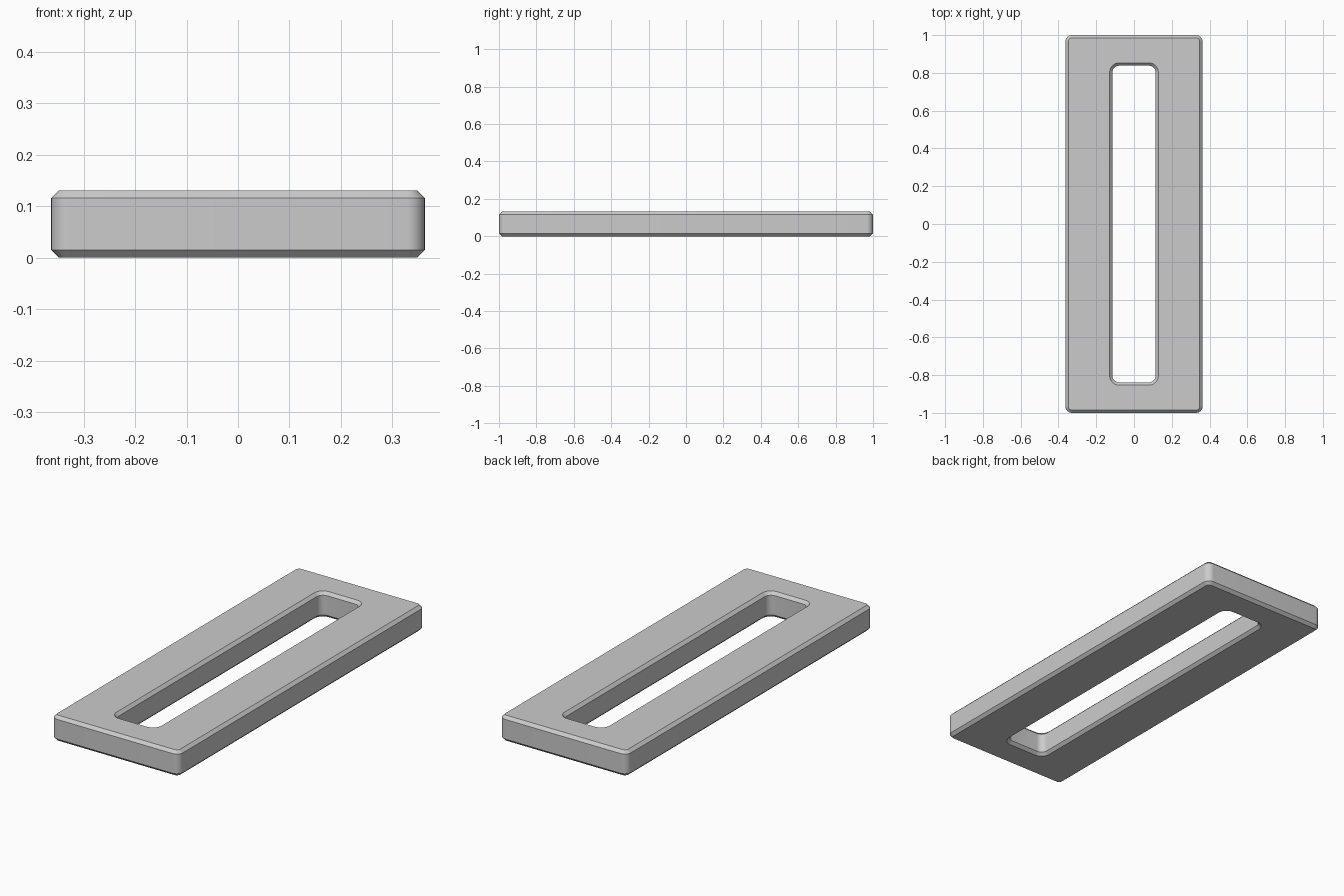
import bpy, bmesh, math

if "Cube" in bpy.data.objects:
    bpy.data.objects.remove(bpy.data.objects["Cube"])

HEIGHT, CHAMFER, SEGMENTS = 0.131, 0.015, 10

# Single grey finish
grey = bpy.data.materials.new("Light grey")
grey.use_nodes = True
colour = (0.6, 0.6, 0.6, 1)
grey.diffuse_color = colour
grey.node_tree.nodes["Principled BSDF"].inputs["Base Color"].default_value = colour


def rounded_ring(bm, half_x, half_y, radius, z):
    """Ring of vertices around a rounded rectangle."""
    ring = []
    corners = [(1, 1), (-1, 1), (-1, -1), (1, -1)]
    for quarter, (sx, sy) in enumerate(corners):
        for step in range(SEGMENTS + 1):
            a = (quarter + step / SEGMENTS) * math.pi / 2
            ring.append(bm.verts.new((sx * (half_x - radius) + radius * math.cos(a),
                                      sy * (half_y - radius) + radius * math.sin(a), z)))
    return ring


def wall(bm, half_x, half_y, radius, grow):
    """Upright wall with a chamfer at both ends; grow is the chamfer's offset."""
    levels = [(0, grow), (CHAMFER, 0), (HEIGHT - CHAMFER, 0), (HEIGHT, grow)]
    return [rounded_ring(bm, half_x + d, half_y + d, radius + d, z) for z, d in levels]


# Closed loop of rings: up the outside, then down the slot
bm = bmesh.new()
outside = wall(bm, 0.363, 1.0, 0.035, -CHAMFER)
slot = wall(bm, 0.114, 0.838, 0.035, CHAMFER)
rings = outside + slot[::-1]
for ring, following in zip(rings, rings[1:] + rings[:1]):
    for i in range(len(ring)):
        j = (i + 1) % len(ring)
        bm.faces.new((ring[i], ring[j], following[j], following[i]))
bmesh.ops.recalc_face_normals(bm, faces=bm.faces)

mesh = bpy.data.meshes.new("slotted_plate")
bm.to_mesh(mesh)
bm.free()
mesh.materials.append(grey)
plate = bpy.data.objects.new("slotted_plate", mesh)
bpy.context.collection.objects.link(plate)

# Smooth corners, crisp chamfers
bpy.ops.object.select_all(action="DESELECT")
plate.select_set(True)
bpy.context.view_layer.objects.active = plate
bpy.ops.object.shade_smooth_by_angle(angle=math.radians(30))
